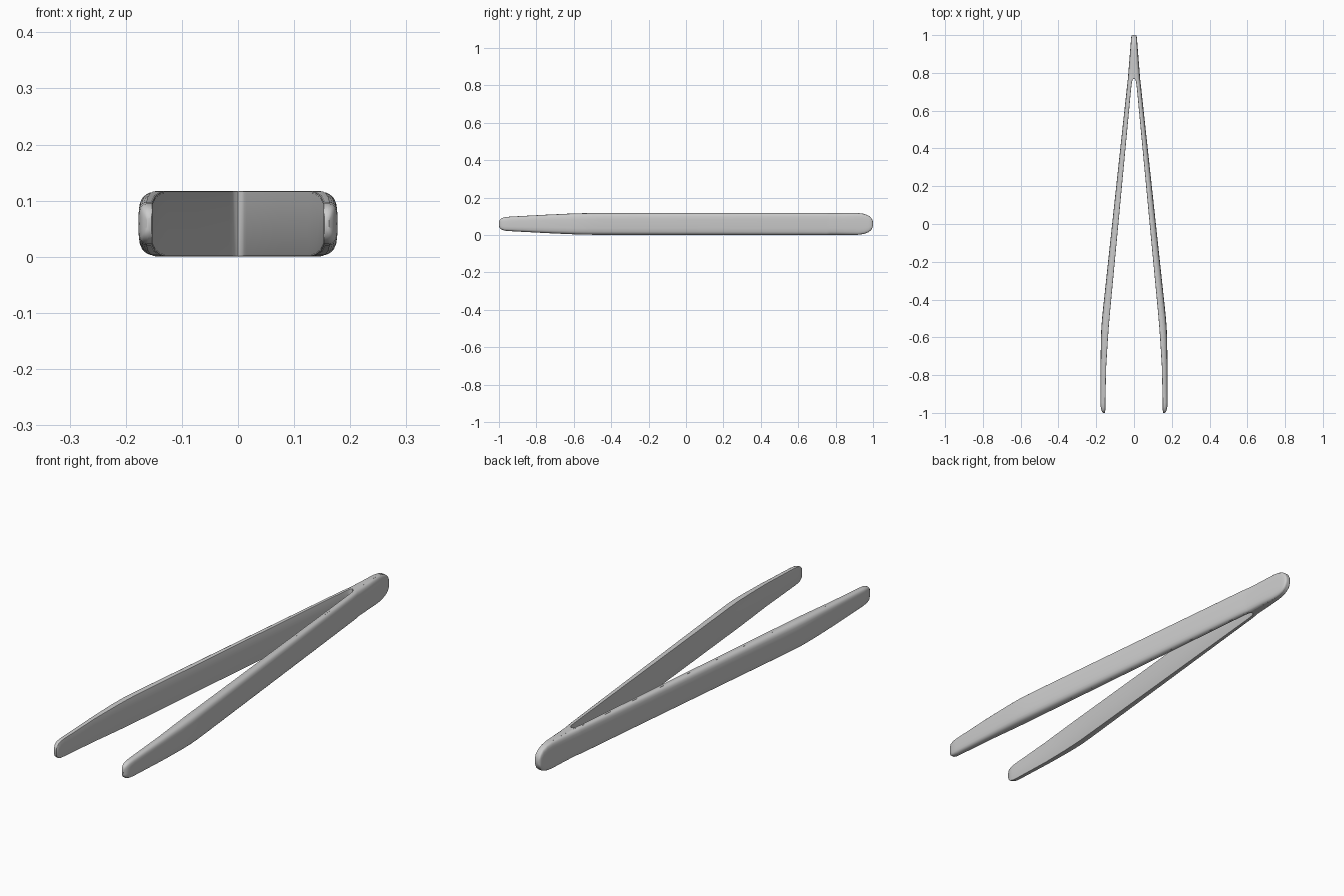
import bpy, bmesh

ZC = 0.059  # mid height

# stations along the arm: y, inner x, outer x, half height, inner edge rounding
STATIONS = [
    (-1.000, 0.154, 0.162, 0.012, 0.001),
    (-0.995, 0.153, 0.168, 0.023, 0.002),
    (-0.985, 0.152, 0.173, 0.031, 0.003),
    (-0.970, 0.152, 0.176, 0.036, 0.003),
    (-0.945, 0.152, 0.1775, 0.0385, 0.003),
    (-0.750, 0.147, 0.177, 0.049, 0.003),
    (-0.620, 0.139, 0.1755, 0.055, 0.003),
    (-0.550, 0.134, 0.173, 0.0572, 0.003),
    (-0.500, 0.130, 0.169, 0.058, 0.003),
    (-0.440, 0.1245, 0.163, 0.058, 0.003),
    (0.100, 0.0735, 0.105, 0.058, 0.003),
    (0.720, 0.015, 0.038, 0.058, 0.003),
    (0.750, 0.011, 0.0345, 0.058, 0.003),
    (0.764, 0.007, 0.033, 0.058, 0.002),
    (0.770, 0.000, 0.0325, 0.058, 0.000),
    (0.850, 0.000, 0.026, 0.058, 0.000),
    (0.920, 0.000, 0.0205, 0.058, 0.000),
    (0.950, 0.000, 0.018, 0.054, 0.000),
    (0.975, 0.000, 0.016, 0.045, 0.000),
    (0.990, 0.000, 0.0145, 0.033, 0.000),
    (0.997, 0.000, 0.012, 0.020, 0.000),
    (1.000, 0.000, 0.008, 0.010, 0.000),
]
LEVELS = [0.99, 0.965, 0.92, 0.84, 0.7, 0.4]


def section(y, xi, xo, h, r):
    """Flat inner wall, softly rounded edges, slightly bulging outer wall."""
    w = xo - xi
    ts = [-t for t in LEVELS] + [0] + LEVELS[::-1]
    pts = [(xi, -h + r), (xi + r * 0.3, -h + r * 0.3), (xi + r, -h)]
    pts.append((xi + w * 0.45, -h))
    pts += [(xi + w * (1 - abs(t) ** 5) ** 0.28, h * t) for t in ts]
    pts.append((xi + w * 0.45, h))
    pts += [(xi + r, h), (xi + r * 0.3, h - r * 0.3), (xi, h - r)]
    return [(x, y, ZC + z) for x, z in pts]


# loft one arm, including its half of the joined end
bm = bmesh.new()
rings = [[bm.verts.new(p) for p in section(*s)] for s in STATIONS]
n = len(rings[0])
for a, b in zip(rings, rings[1:]):
    for i in range(n):
        j = (i + 1) % n
        bm.faces.new((a[i], a[j], b[j], b[i]))
bm.faces.new(rings[0])
bm.faces.new(rings[-1])

# open the centre plane so the two halves fuse
centre = [f for f in bm.faces if all(abs(v.co.x) < 1e-6 for v in f.verts)]
bmesh.ops.delete(bm, geom=centre, context='FACES')
bmesh.ops.remove_doubles(bm, verts=bm.verts, dist=1e-5)

# mirror to the second arm
geom = bm.verts[:] + bm.edges[:] + bm.faces[:]
copy = bmesh.ops.duplicate(bm, geom=geom)["geom"]
for v in copy:
    if isinstance(v, bmesh.types.BMVert):
        v.co.x *= -1
bmesh.ops.remove_doubles(bm, verts=bm.verts, dist=1e-5)
bmesh.ops.recalc_face_normals(bm, faces=bm.faces)

mesh = bpy.data.meshes.new("tweezers")
bm.to_mesh(mesh)
bm.free()
tweezers = bpy.data.objects.new("tweezers", mesh)
bpy.context.collection.objects.link(tweezers)
bpy.context.view_layer.objects.active = tweezers
tweezers.select_set(True)
bpy.ops.object.shade_smooth_by_angle(angle=0.6)
